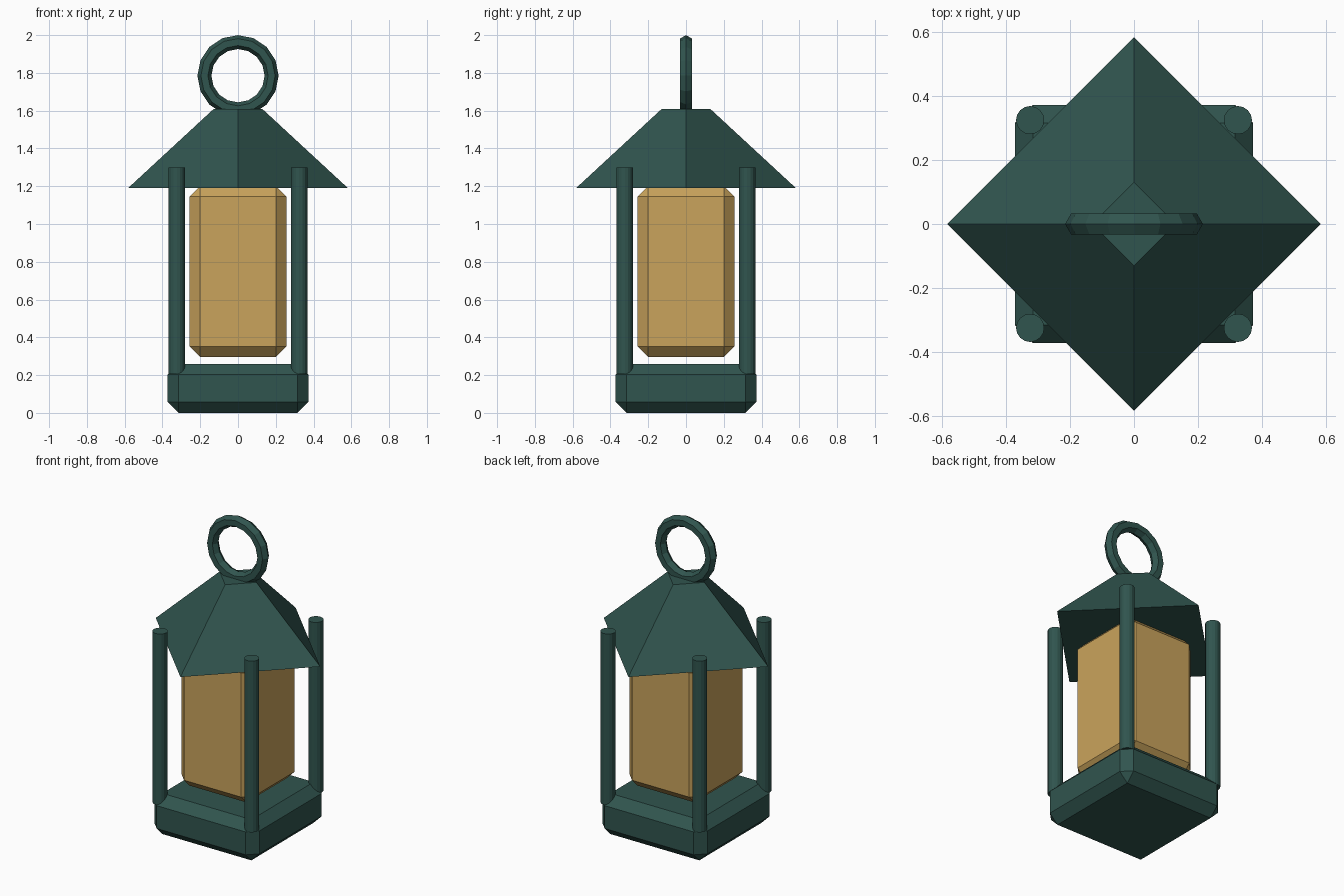
import bpy
from math import pi

if "Cube" in bpy.data.objects:
    bpy.data.objects.remove(bpy.data.objects["Cube"])

def material(name, rgb):
    m = bpy.data.materials.new(name)
    m.diffuse_color = (*rgb, 1)
    m.use_nodes = True
    m.node_tree.nodes["Principled BSDF"].inputs["Base Color"].default_value = m.diffuse_color
    return m

GREEN = material("green_metal", (0.03, 0.09, 0.077))
AMBER = material("amber_glass", (0.59, 0.37, 0.107))

def finish(name, mat):
    ob = bpy.context.object
    ob.name = name
    ob.data.materials.append(mat)
    return ob

def chamfered_box(name, half, z0, z1, chamfer, mat):
    bpy.ops.mesh.primitive_cube_add(size=1, location=(0, 0, (z0 + z1) / 2))
    ob = finish(name, mat)
    ob.scale = (2 * half, 2 * half, z1 - z0)
    bpy.ops.object.transform_apply(location=False, rotation=False, scale=True)
    bev = ob.modifiers.new("chamfer", 'BEVEL')
    bev.width = chamfer
    bev.segments = 1

# Base and glass body
chamfered_box("base", 0.372, 0.0, 0.26, 0.057, GREEN)
chamfered_box("glass", 0.257, 0.297, 1.20, 0.055, AMBER)

# Four corner posts
for i, (sx, sy) in enumerate([(-1, -1), (1, -1), (1, 1), (-1, 1)]):
    bpy.ops.mesh.primitive_cylinder_add(vertices=16, radius=0.044, depth=1.095,
                                        location=(sx * 0.324, sy * 0.324, 0.7525))
    finish(f"post_{i + 1}", GREEN)

# Four-sided roof, corners on the axes
bpy.ops.mesh.primitive_cone_add(vertices=4, radius1=0.582, radius2=0.13,
                                depth=0.418, location=(0, 0, 1.399))
finish("roof", GREEN)

# Hanging ring
bpy.ops.mesh.primitive_torus_add(major_segments=16, minor_segments=6,
                                 major_radius=0.178, minor_radius=0.037,
                                 location=(0, 0, 1.785), rotation=(pi / 2, 0, 0))
finish("hanging_ring", GREEN)
